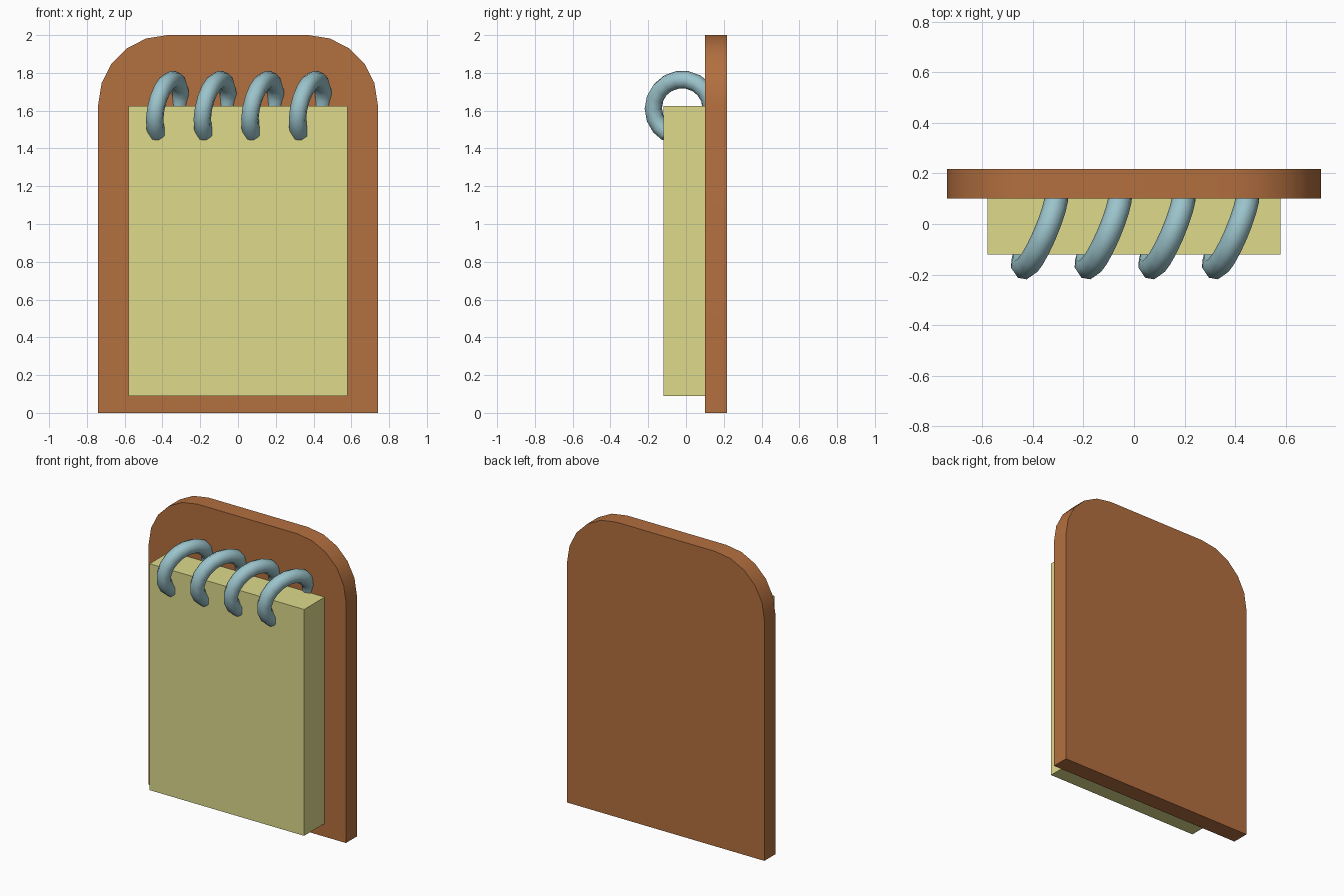
import bpy, bmesh, math

if "Cube" in bpy.data.objects:
    bpy.data.objects.remove(bpy.data.objects["Cube"])

def material(name, rgb):
    m = bpy.data.materials.new(name)
    m.diffuse_color = (*rgb, 1)
    m.use_nodes = True
    m.node_tree.nodes["Principled BSDF"].inputs["Base Color"].default_value = m.diffuse_color
    return m

brown = material("brown", (0.45, 0.16, 0.05))
yellow = material("yellow", (0.73, 0.70, 0.26))
steel = material("steel_blue", (0.33, 0.55, 0.60))

def prism(name, outline, y0, y1, mat):
    """Extrude an (x, z) outline from y0 to y1."""
    bm = bmesh.new()
    face = bm.faces.new([bm.verts.new((x, y0, z)) for x, z in outline])
    ext = bmesh.ops.extrude_face_region(bm, geom=[face])
    verts = [v for v in ext["geom"] if isinstance(v, bmesh.types.BMVert)]
    bmesh.ops.translate(bm, vec=(0, y1 - y0, 0), verts=verts)
    bmesh.ops.recalc_face_normals(bm, faces=bm.faces)
    me = bpy.data.meshes.new(name)
    bm.to_mesh(me)
    bm.free()
    me.materials.append(mat)
    ob = bpy.data.objects.new(name, me)
    bpy.context.collection.objects.link(ob)
    return ob

def select(ob):
    bpy.ops.object.select_all(action='DESELECT')
    ob.select_set(True)
    bpy.context.view_layer.objects.active = ob

# backing board with two rounded top corners
W, H, R = 0.74, 2.0, 0.367
corner = [(W - R + R * math.cos(math.radians(a)), H - R + R * math.sin(math.radians(a)))
          for a in range(0, 91, 18)]
outline = [(W, 0)] + corner + [(-x, z) for x, z in reversed(corner)] + [(-W, 0)]
board = prism("backing_board", outline, 0.10, 0.217, brown)
select(board)
bpy.ops.object.shade_smooth_by_angle(angle=math.radians(35))

# block of pages
prism("page_block", [(-0.58, 0.09), (0.58, 0.09), (0.58, 1.625), (-0.58, 1.625)],
      -0.12, 0.10, yellow)

# binding rings: open skewed loops running from the board into the pages
CY, CZ, RR = -0.02, 1.612, 0.153
START, END, STEPS = 0, 240, 12
for i in range(4):
    cu = bpy.data.curves.new("binding_ring", 'CURVE')
    cu.dimensions = '3D'
    cu.bevel_depth = 0.047
    cu.bevel_resolution = 2
    cu.use_fill_caps = True
    sp = cu.splines.new('POLY')
    sp.points.add(STEPS)
    for k, p in enumerate(sp.points):
        a = math.radians(START + (END - START) * k / STEPS)
        x = -0.373 + 0.068 * math.cos(a - math.radians(25))
        p.co = (x + 0.252 * i, CY + RR * math.cos(a), CZ + RR * math.sin(a), 1)
    cu.materials.append(steel)
    ring = bpy.data.objects.new(f"binding_ring_{i + 1}", cu)
    bpy.context.collection.objects.link(ring)
    select(ring)
    bpy.ops.object.convert(target='MESH')
    bpy.ops.object.shade_smooth_by_angle(angle=math.radians(60))
